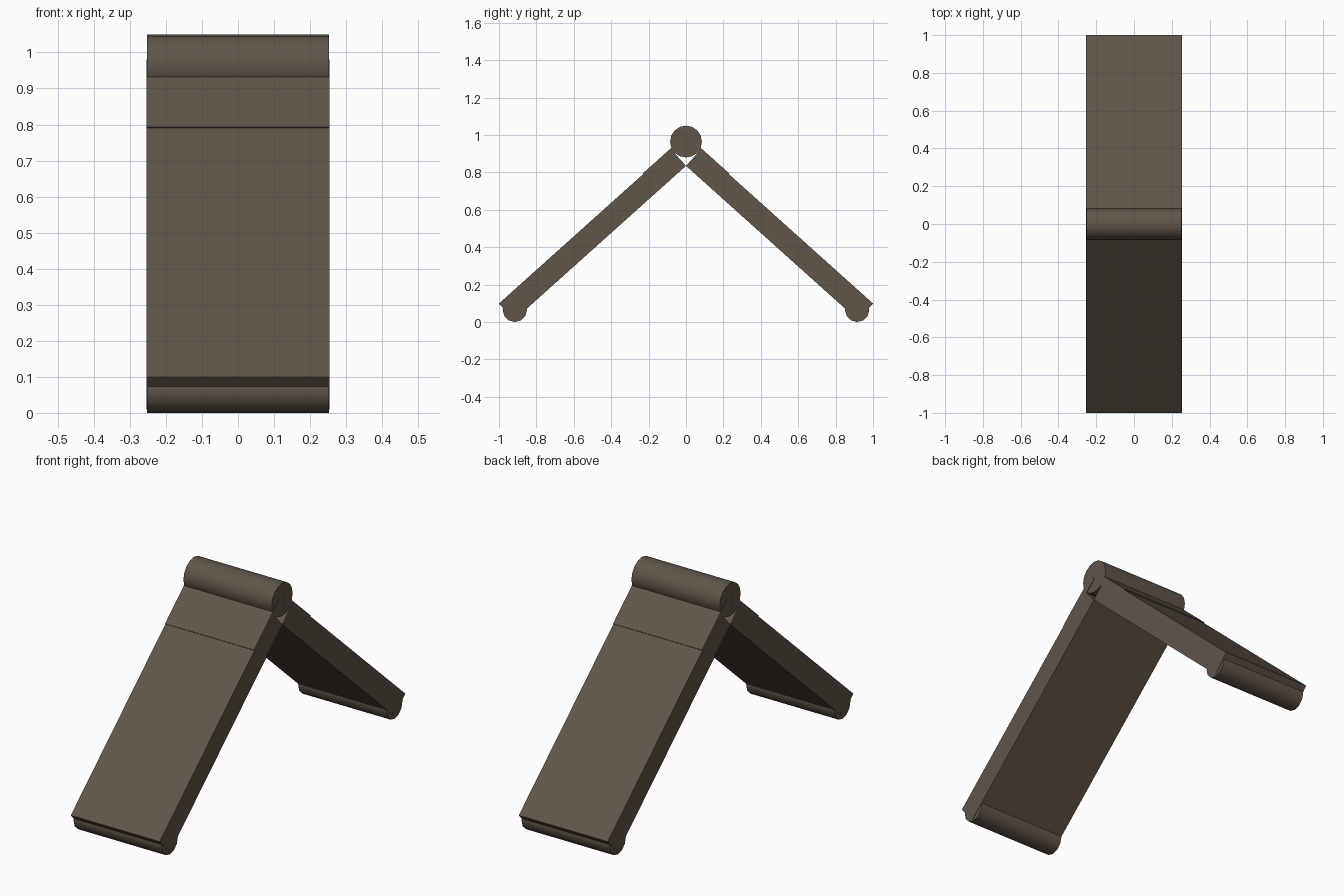
import bpy, bmesh, math
from mathutils import Vector

if "Cube" in bpy.data.objects:
    bpy.data.objects.remove(bpy.data.objects["Cube"])

HALF_W = 0.254
ANGLE = math.radians(41.9)

brown = bpy.data.materials.new("brown")
brown.diffuse_color = (0.12, 0.09, 0.066, 1)
brown.use_nodes = True
brown.node_tree.nodes["Principled BSDF"].inputs["Base Color"].default_value = brown.diffuse_color


def finish(bm, name):
    bmesh.ops.recalc_face_normals(bm, faces=bm.faces)
    me = bpy.data.meshes.new(name)
    bm.to_mesh(me)
    bm.free()
    me.materials.append(brown)
    ob = bpy.data.objects.new(name, me)
    bpy.context.collection.objects.link(ob)
    return ob


def extrude_profile(name, pts, half):
    """Extrude a (y, z) outline across x."""
    bm = bmesh.new()
    face = bm.faces.new([bm.verts.new((-half, y, z)) for y, z in pts])
    new = bmesh.ops.extrude_face_region(bm, geom=[face])["geom"]
    bmesh.ops.translate(bm, vec=(2 * half, 0, 0),
                        verts=[v for v in new if isinstance(v, bmesh.types.BMVert)])
    return finish(bm, name)


def roller(name, y, z, r, sides):
    """Smooth cylinder lying along x."""
    bpy.ops.mesh.primitive_cylinder_add(vertices=sides, radius=r, depth=2 * HALF_W - 0.004,
                                        location=(0, y, z), rotation=(0, math.pi / 2, 0))
    ob = bpy.context.object
    ob.name = name
    ob.data.materials.append(brown)
    bpy.ops.object.shade_smooth_by_angle(angle=math.radians(40))


# Leg outline: (distance down the leg, height above its inner face)
outline = [(0, 0), (1.236, 0), (1.236, 0.12), (0.2, 0.12),
           (0.2, 0.124), (-0.08, 0.124), (-0.08, 0.087), (0, 0.087)]
top = Vector((0, 0.835))
down = Vector((math.cos(ANGLE), -math.sin(ANGLE)))
out = Vector((math.sin(ANGLE), math.cos(ANGLE)))
points = [top + down * a + out * b for a, b in outline]

# Mirrored legs, each with a foot roller
for label, s in (("front", -1), ("back", 1)):
    extrude_profile(label + "_leg", [(s * p.x, p.y) for p in points], HALF_W)
    roller(label + "_foot", s * 0.915, 0.065, 0.065, 12)

# Hinge barrel along the ridge
roller("hinge_barrel", 0, 0.965, 0.085, 16)
